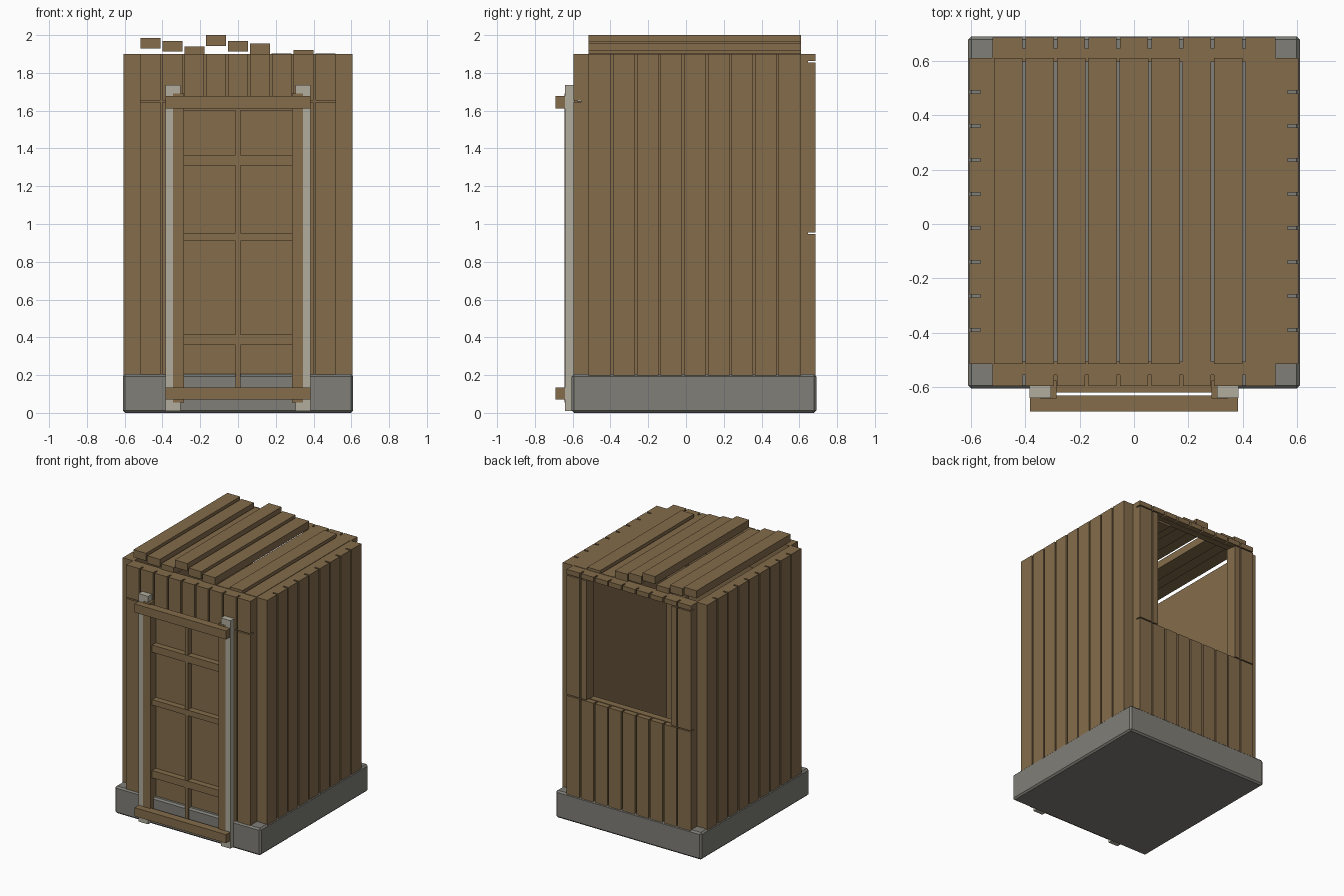
import bpy, bmesh
from mathutils import Matrix

cube = bpy.data.objects.get("Cube")
if cube:
    bpy.data.objects.remove(cube, do_unlink=True)


def material(name, rgb):
    m = bpy.data.materials.new(name)
    m.use_nodes = True
    m.diffuse_color = (*rgb, 1)
    bsdf = m.node_tree.nodes["Principled BSDF"]
    bsdf.inputs["Base Color"].default_value = (*rgb, 1)
    bsdf.inputs["Roughness"].default_value = 0.8
    return m


WOOD = material("brown wood", (0.23, 0.15, 0.07))
STONE = material("grey stone", (0.215, 0.21, 0.185))
PALE = material("pale grey wood", (0.44, 0.42, 0.34))


def boxes(name, parts, mat, bevel=0):
    """One object from boxes given as ((x0, x1), (y0, y1), (z0, z1))."""
    bm = bmesh.new()
    for part in parts:
        size = [abs(b - a) for a, b in part]
        mid = [(a + b) / 2 for a, b in part]
        bmesh.ops.create_cube(bm, size=1, matrix=Matrix.Translation(mid) @ Matrix.Diagonal((*size, 1)))
    mesh = bpy.data.meshes.new(name)
    bm.to_mesh(mesh)
    bm.free()
    mesh.materials.append(mat)
    ob = bpy.data.objects.new(name, mesh)
    bpy.context.collection.objects.link(ob)
    if bevel:
        mod = ob.modifiers.new("edge", 'BEVEL')
        mod.width = bevel
        mod.segments = 1
    return ob


GAP, SKIN, THICK, TOP, FLOOR = 0.006, 0.04, 0.09, 1.9, 0.19
HALF, JAMB, COUNT = 0.52, 0.355, 9


def planks(u0, u1, z0, z1, hole=0):
    """Plank spans across u0..u1; those within +-hole are left out or clipped."""
    step = (u1 - u0) / COUNT
    spans = []
    for i in range(COUNT):
        a = u0 + i * step + (GAP if i else 0)
        b = u0 + (i + 1) * step - (GAP if i < COUNT - 1 else 0)
        if hole:
            if a >= -hole and b <= hole:
                continue
            if a < -hole < b:
                b = -hole
            if a < hole < b:
                a = hole
        spans.append(((a, b), (z0, z1)))
    return spans


# Stone base
boxes("stone_base", [((-0.61, 0.61), (-0.605, 0.69), (0, 0.205))], STONE, 0.012)

# Side walls: grooved planks over a plain backing
for side, name in ((1, "left_wall"), (-1, "right_wall")):
    outer = 0.605 * side
    mid = (0.605 - SKIN) * side
    inner = (0.605 - THICK) * side
    parts = [((mid, outer), u, z) for u, z in planks(-0.515, 0.61, FLOOR, TOP)]
    parts.append(((inner, mid), (-0.515, 0.61), (FLOOR, TOP)))
    boxes(name, parts, WOOD)


def end_wall(name, y, side, plank_list, backing):
    mid, inner = y - SKIN * side, y - THICK * side
    parts = [(u, (mid, y), z) for u, z in plank_list]
    parts += [(u, (inner, mid), z) for u, z in backing]
    boxes(name, parts, WOOD)


def jambs(z0, z1):
    return [((-HALF, -JAMB), (z0, z1)), ((JAMB, HALF), (z0, z1))]


# Front wall with a doorway
HEAD = 1.65
end_wall("front_wall", -0.595, -1,
         planks(-HALF, HALF, FLOOR, HEAD - 0.004, JAMB) + planks(-HALF, HALF, HEAD + 0.004, TOP),
         jambs(FLOOR, HEAD) + [((-HALF, HALF), (HEAD, TOP))])

# Back wall with a wide window
SILL, LINTEL = 0.95, 1.86
end_wall("back_wall", 0.685, 1,
         planks(-HALF, HALF, FLOOR, SILL - 0.004)
         + planks(-HALF, HALF, SILL + 0.004, LINTEL - 0.004, JAMB)
         + planks(-HALF, HALF, LINTEL + 0.004, TOP),
         [((-HALF, HALF), (FLOOR, SILL)), ((-HALF, HALF), (LINTEL, TOP))] + jambs(SILL, LINTEL))

# Roof boards at uneven heights
tops = [1.985, 1.97, 1.94, 2.0, 1.97, 1.955, 1.903, 1.92, 1.903]
pitch = 2 * HALF / COUNT
roof = []
for i, top in enumerate(tops):
    x = -HALF + i * pitch
    roof.append(((x + 0.005, x + pitch - 0.005), (-0.515, 0.61), (top - 0.057, top)))
boxes("roof_boards", roof, WOOD)

# Door panel, stiles and bars
boxes("door_panel", [((-JAMB, JAMB), (-0.575, -0.535), (FLOOR, HEAD))], WOOD)
stiles = [((s * 0.285, s * 0.345), (-0.642, -0.575), (0.055, 1.69)) for s in (-1, 1)]
boxes("door_stiles", stiles, WOOD)
bars = [((-0.29, 0.29), (-0.62, -0.57), z)
        for z in ((0.36, 0.415), (0.91, 0.952), (1.31, 1.365), (1.6, 1.65))]
bars.append(((-0.012, 0.012), (-0.615, -0.57), (0.1, 1.62)))
boxes("door_bars", bars, WOOD)

# Pale rails and the cross beams that hold the door
rails = [((s * 0.305, s * 0.385), (-0.64, -0.59), (0.01, 1.735)) for s in (-1, 1)]
boxes("door_rails", rails, PALE)
beams = [((-0.383, 0.383), (-0.69, -0.63), z) for z in ((0.07, 0.135), (1.612, 1.677))]
boxes("door_cross_beams", beams, WOOD)
